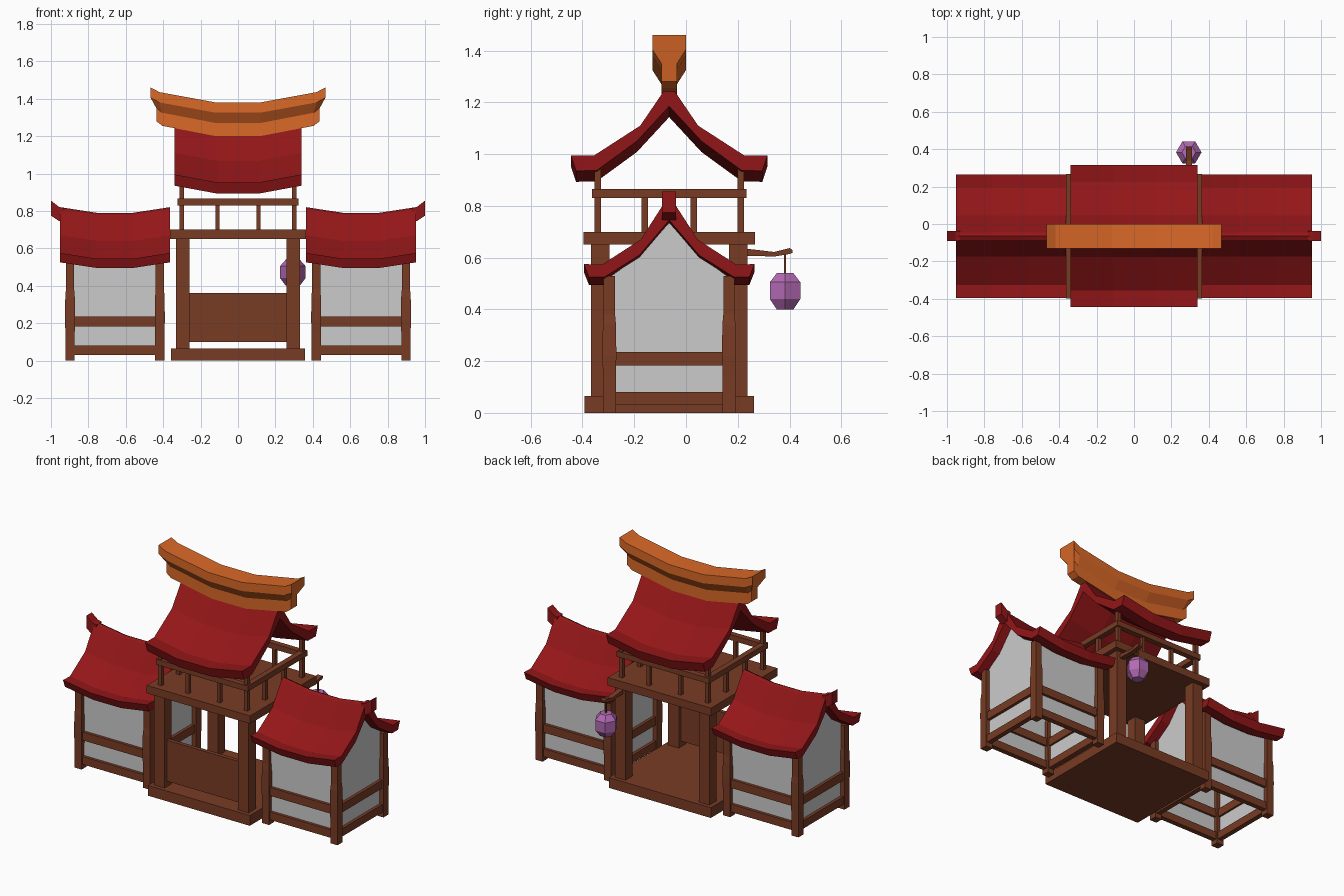
import bpy, bmesh, math

if "Cube" in bpy.data.objects:
    bpy.data.objects.remove(bpy.data.objects["Cube"])

CY = -0.065  # building centre line in y


def material(name, rgb):
    m = bpy.data.materials.new(name)
    m.diffuse_color = (*rgb, 1)
    m.use_nodes = True
    m.node_tree.nodes["Principled BSDF"].inputs["Base Color"].default_value = m.diffuse_color
    return m


WOOD = material("brown_wood", (0.19, 0.045, 0.018))
RED = material("red_tiles", (0.29, 0.008, 0.009))
ORANGE = material("orange_ridge", (0.70, 0.14, 0.021))
PURPLE = material("purple_paper", (0.45, 0.145, 0.456))


def finish(bm, name, mat):
    bmesh.ops.recalc_face_normals(bm, faces=bm.faces)
    mesh = bpy.data.meshes.new(name)
    bm.to_mesh(mesh)
    bm.free()
    ob = bpy.data.objects.new(name, mesh)
    bpy.context.collection.objects.link(ob)
    if mat:
        mesh.materials.append(mat)
    return ob


def loft(name, rings, mat):
    """Skin a row of equal-length closed rings and cap both ends."""
    bm = bmesh.new()
    vs = [[bm.verts.new(p) for p in r] for r in rings]
    n = len(vs[0])
    for a, b in zip(vs, vs[1:]):
        for i in range(n):
            j = (i + 1) % n
            bm.faces.new((a[i], a[j], b[j], b[i]))
    bm.faces.new(vs[0])
    bm.faces.new(vs[-1])
    return finish(bm, name, mat)


def box(name, x0, x1, y0, y1, z0, z1, mat=WOOD):
    rings = [[(x0, y0, z), (x1, y0, z), (x1, y1, z), (x0, y1, z)] for z in (z0, z1)]
    return loft(name, rings, mat)


def cbox(name, x, y, hx, hy, z0, z1, mat=WOOD):
    return box(name, x - hx, x + hx, y - hy, y + hy, z0, z1, mat)


def turned(name, x, y, profile, sides, phase, mat):
    """Faceted upright solid from (radius, z) pairs."""
    ang = [phase + 2 * math.pi * i / sides for i in range(sides)]
    return loft(name, [[(x + r * math.cos(a), y + r * math.sin(a), z) for a in ang]
                       for r, z in profile], mat)


def roof(name, cx, half, top, bottom, sag):
    """Curved gable roof: half profiles (offset, z) given at the gable ends."""
    def full(p):
        return [(-d, z) for d, z in p] + [(d, z) for d, z in reversed(p[:-1])]
    loop = full(top) + full(bottom)[::-1]
    rings = [[(cx + t * half, CY + d, z - s) for d, z in loop]
             for t, s in ((-1, 0), (-1 / 3, sag), (1 / 3, sag), (1, 0))]
    return loft(name, rings, RED)


def ring_beams(name, cx, hx, hy, t, z0, z1):
    """Four horizontal beams around a rectangle of centre-line half sizes."""
    for s, tag in ((-1, "a"), (1, "b")):
        cbox(f"{name}_long_{tag}", cx, CY + s * hy, hx + t, t, z0, z1)
        cbox(f"{name}_side_{tag}", cx + s * hx, CY, t, hy - t, z0, z1)


# Central pavilion: base, pillars, upper deck, front panel
cbox("base_slab", 0, CY, 0.358, 0.328, 0, 0.065)
cbox("upper_deck", 0, CY, 0.363, 0.332, 0.65, 0.70)
box("front_panel", -0.26, 0.26, -0.345, -0.32, 0.10, 0.36)
for sx in (-1, 1):
    for sy in (-1, 1):
        cbox("pillar", sx * 0.295, CY + sy * 0.267, 0.037, 0.036, 0.065, 0.65)
        cbox("roof_post", sx * 0.301, CY + sy * 0.276, 0.0125, 0.0125, 0.70, 0.945)
        # railing balusters on the long and short sides
        cbox("baluster_long", sx * 0.11, CY + sy * 0.276, 0.011, 0.011, 0.70, 0.835)
        cbox("baluster_side", sx * 0.301, CY + sy * 0.095, 0.0125, 0.0125, 0.70, 0.835)
ring_beams("railing", 0, 0.305, 0.28, 0.018, 0.83, 0.865)

# Main roof and its orange ridge
roof("main_roof", 0, 0.34,
     [(0.38, 0.995), (0.29, 0.995), (0.112, 1.11), (0.02, 1.245), (0, 1.255)],
     [(0.36, 0.935), (0.28, 0.937), (0.125, 1.05), (0, 1.185)], 0.042)
half = [(0.03, 1.20), (0.03, 1.27), (0.065, 1.325), (0.065, 1.38)]
rings = []
for upper, lower, lift in ((-0.467, -0.437, 0.08), (-0.42, -0.405, 0.055), (-0.12, -0.12, 0),
                           (0.12, 0.12, 0), (0.42, 0.405, 0.055), (0.467, 0.437, 0.08)):
    side = [(lower if w < 0.05 else upper, w, z + lift) for w, z in half]
    rings.append([(x, CY + w, z) for x, w, z in side] +
                 [(x, CY - w, z) for x, w, z in reversed(side)])
loft("orange_ridge", rings, ORANGE)

# Side houses, mirrored left and right
for s, tag in ((-1, "left"), (1, "right")):
    cx = s * 0.658
    # grey walls with gables, open underneath
    outline = [(-0.23, 0.03), (0.23, 0.03), (0.23, 0.525), (0.11, 0.61),
               (0, 0.735), (-0.11, 0.61), (-0.23, 0.525)]
    walls = loft(f"{tag}_walls", [[(cx + h, CY + d, z) for d, z in outline]
                                  for h in (-0.237, 0.237)], None)
    bm = bmesh.new()
    bm.from_mesh(walls.data)
    floor = [f for f in bm.faces if all(v.co.z < 0.04 for v in f.verts)]
    bmesh.ops.delete(bm, geom=floor, context='FACES_ONLY')
    bm.to_mesh(walls.data)
    bm.free()
    # corner posts with a slight swelling, and wall beams
    for sx in (-1, 1):
        for sy in (-1, 1):
            turned(f"{tag}_corner_post", cx + sx * 0.24, CY + sy * 0.231,
                   [(0.035, 0), (0.035, 0.14), (0.038, 0.22), (0.036, 0.34),
                    (0.031, 0.38), (0.031, 0.53)], 4, math.pi / 4, WOOD)
    ring_beams(f"{tag}_low_beam", cx, 0.24, 0.232, 0.016, 0.03, 0.08)
    ring_beams(f"{tag}_mid_beam", cx, 0.24, 0.232, 0.016, 0.183, 0.236)
    # roof and the upturned tip at its outer gable
    roof(f"{tag}_roof", cx, 0.294,
         [(0.33, 0.575), (0.26, 0.573), (0.11, 0.67), (0.02, 0.81), (0, 0.82)],
         [(0.31, 0.525), (0.25, 0.525), (0.115, 0.61), (0, 0.745)], 0.03)
    loft(f"{tag}_ridge_tip", [[(s * x, CY - 0.027, lo), (s * x, CY + 0.027, lo),
                               (s * x, CY + 0.027, hi), (s * x, CY - 0.027, hi)]
                              for x, lo, hi in ((0.93, 0.745, 0.815), (0.955, 0.745, 0.82),
                                                (1.0, 0.775, 0.855))], RED)

# Hanging lantern at the back: bent arm, cord, hexagonal body
LX, LY = 0.293, 0.383
loft("lantern_arm", [[(LX - 0.016, y, lo), (LX + 0.016, y, lo),
                      (LX + 0.016, y, hi), (LX - 0.016, y, hi)]
                     for y, lo, hi in ((0.22, 0.607, 0.636), (0.29, 0.606, 0.628),
                                       (0.34, 0.604, 0.622), (0.40, 0.614, 0.637),
                                       (0.411, 0.618, 0.63))], WOOD)
cbox("lantern_cord", LX, LY, 0.004, 0.004, 0.53, 0.615)
turned("lantern", LX, LY, [(0.037, 0.40), (0.068, 0.44), (0.068, 0.505), (0.037, 0.54)],
       6, 0, PURPLE)
